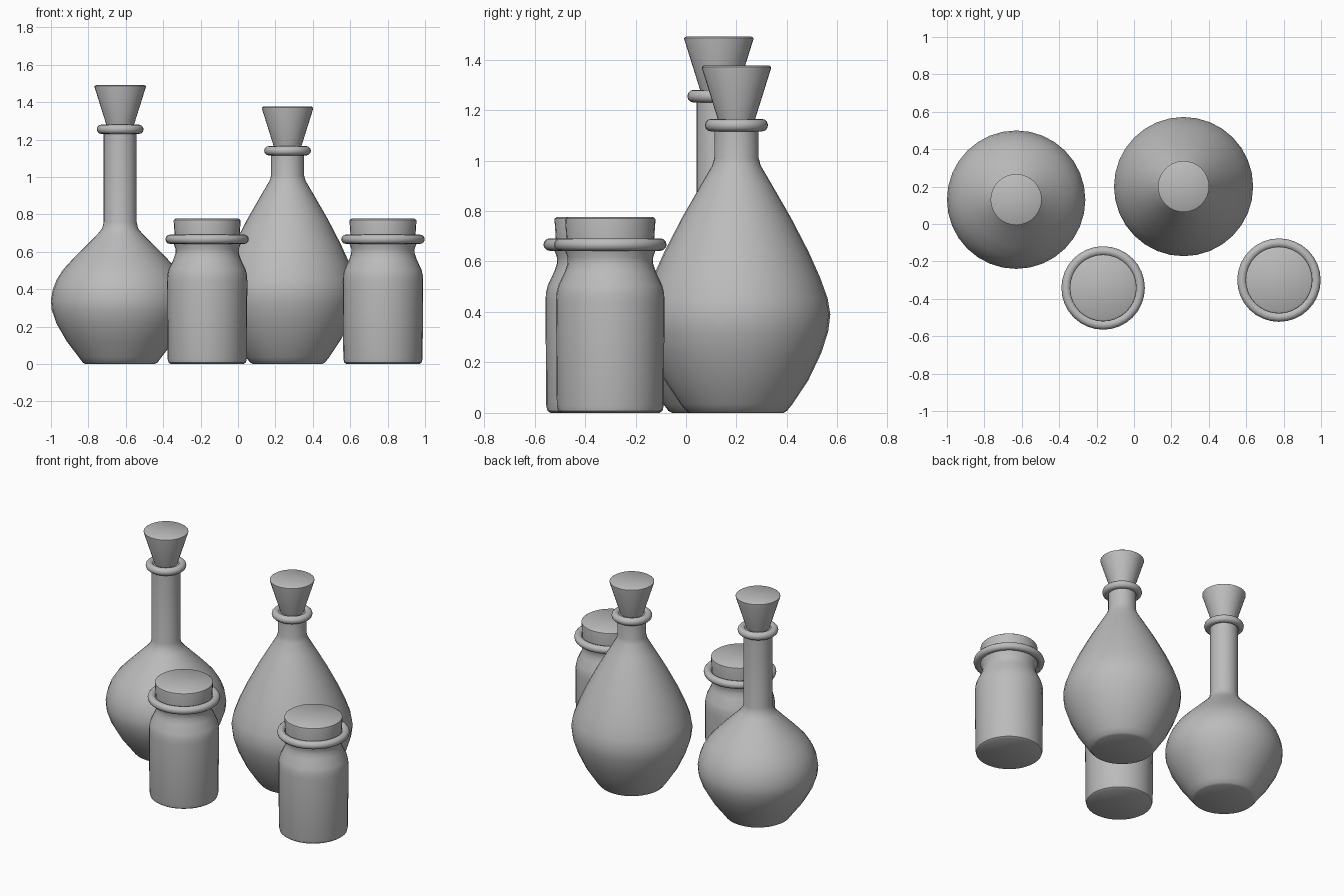
import bpy, bmesh, math

SEGMENTS = 32

cube = bpy.data.objects.get("Cube")
if cube:
    bpy.data.objects.remove(cube, do_unlink=True)

# Single plain clay colour
grey = bpy.data.materials.new("plain_grey")
grey.use_nodes = True
colour = (0.5, 0.5, 0.5, 1.0)
grey.diffuse_color = colour
grey.node_tree.nodes["Principled BSDF"].inputs["Base Color"].default_value = colour


def lathe(name, profile, place):
    """Spin a (radius, height) profile into a closed solid."""
    bm = bmesh.new()
    rings = []
    for r, z in profile:
        rings.append([bm.verts.new((r * math.cos(a), r * math.sin(a), z))
                      for a in (math.tau * i / SEGMENTS for i in range(SEGMENTS))])
    for low, high in zip(rings, rings[1:]):
        for i in range(SEGMENTS):
            j = (i + 1) % SEGMENTS
            bm.faces.new((low[i], low[j], high[j], high[i]))
    bm.faces.new(rings[0][::-1])
    bm.faces.new(rings[-1])
    mesh = bpy.data.meshes.new(name)
    bm.to_mesh(mesh)
    bm.free()
    obj = bpy.data.objects.new(name, mesh)
    bpy.context.collection.objects.link(obj)
    obj.location = (*place, 0)
    finish(obj)


def finish(obj):
    obj.data.materials.append(grey)
    bpy.ops.object.select_all(action='DESELECT')
    obj.select_set(True)
    bpy.context.view_layer.objects.active = obj
    bpy.ops.object.shade_smooth_by_angle(angle=math.radians(40))


def lip(name, place, z, outer, thick=0.025):
    bpy.ops.mesh.primitive_torus_add(
        major_segments=SEGMENTS, minor_segments=12, location=(*place, z),
        major_radius=outer - thick, minor_radius=thick)
    obj = bpy.context.object
    obj.name = name
    finish(obj)


def flask(name, place, body, neck_top):
    # Belly and neck, rounded lip, tapered stopper
    lathe(name + "_body", body + [(0.088, neck_top + 0.04)], place)
    lip(name + "_lip", place, neck_top + 0.025, 0.125)
    base = neck_top + 0.03
    lathe(name + "_stopper", [(0.068, base), (0.137, base + 0.22),
                              (0.137, base + 0.226), (0.128, base + 0.232)], place)


def jar(name, place):
    # Cylinder with soft shoulder, rounded lip, flat lid
    lathe(name + "_body", [(0.195, 0), (0.207, 0.008), (0.212, 0.03), (0.215, 0.44),
                           (0.213, 0.475), (0.206, 0.505), (0.18, 0.56), (0.17, 0.59),
                           (0.169, 0.615), (0.178, 0.64), (0.185, 0.67)], place)
    lip(name + "_lip", place, 0.667, 0.223)
    lathe(name + "_lid", [(0.172, 0.66), (0.179, 0.764),
                          (0.178, 0.77), (0.168, 0.777)], place)


round_belly = [(0.185, 0), (0.2, 0.008), (0.22, 0.035), (0.285, 0.12), (0.34, 0.215),
               (0.366, 0.29), (0.37, 0.34), (0.361, 0.395), (0.34, 0.45),
               (0.305, 0.505), (0.25, 0.565), (0.18, 0.635), (0.12, 0.695),
               (0.096, 0.725), (0.088, 0.76)]
pear_belly = [(0.185, 0), (0.2, 0.008), (0.222, 0.035), (0.285, 0.13), (0.335, 0.235),
              (0.363, 0.32), (0.372, 0.39), (0.361, 0.455), (0.33, 0.54),
              (0.285, 0.64), (0.215, 0.775), (0.14, 0.905), (0.096, 0.98), (0.088, 1.01)]

flask("round_flask", (-0.63, 0.13), round_belly, 1.23)
flask("pear_flask", (0.265, 0.2), pear_belly, 1.115)
jar("middle_jar", (-0.165, -0.342))
jar("left_jar", (0.775, -0.3))
